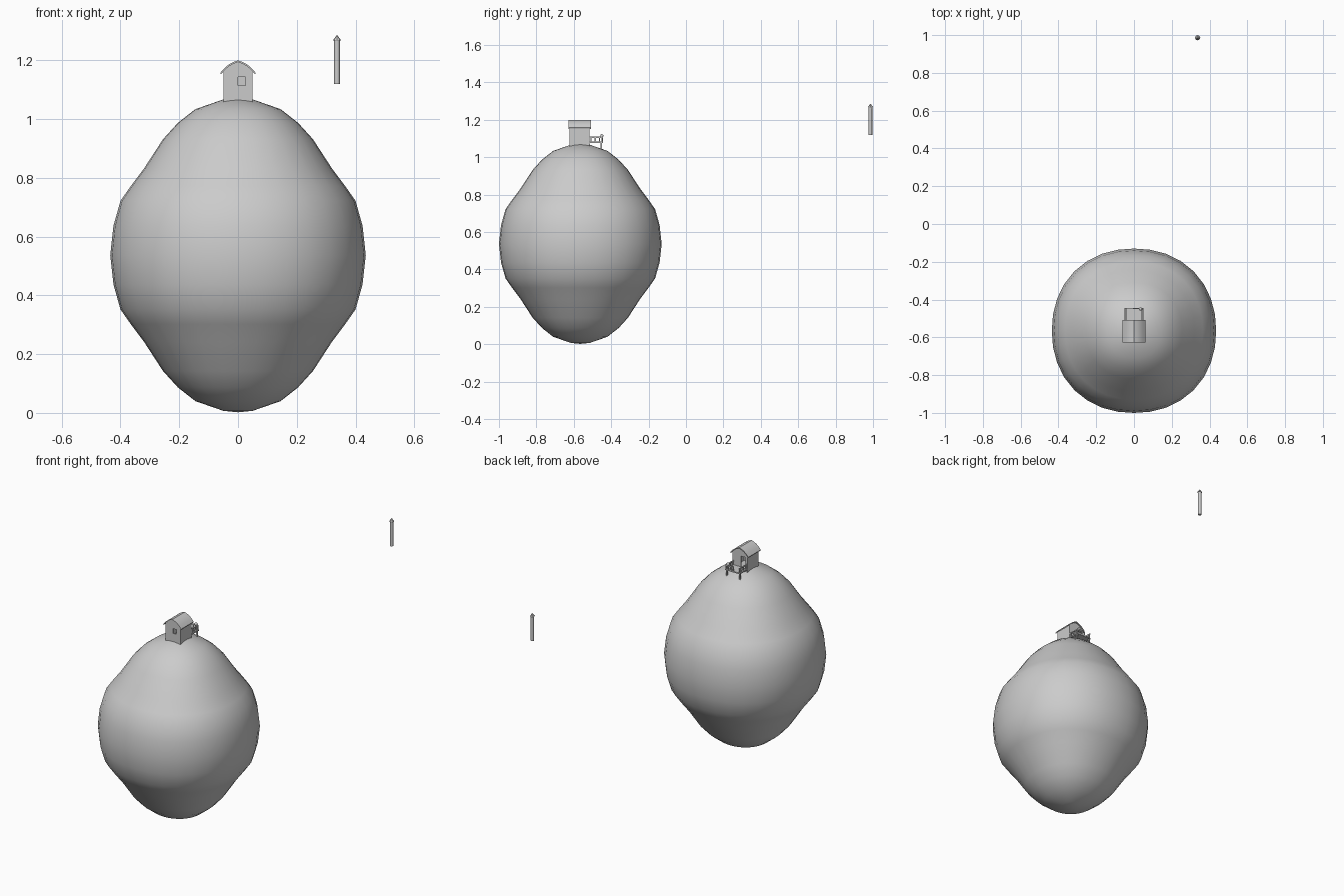
import bpy, bmesh, math
from mathutils import Vector

if "Cube" in bpy.data.objects:
    bpy.data.objects.remove(bpy.data.objects["Cube"])

CY = -0.565  # depth position of the balloon and cabin


def finish(name, bm, smooth=None):
    bmesh.ops.recalc_face_normals(bm, faces=bm.faces[:])
    me = bpy.data.meshes.new(name)
    bm.to_mesh(me)
    bm.free()
    ob = bpy.data.objects.new(name, me)
    bpy.context.collection.objects.link(ob)
    if smooth:
        bpy.ops.object.select_all(action='DESELECT')
        ob.select_set(True)
        bpy.context.view_layer.objects.active = ob
        bpy.ops.object.shade_smooth_by_angle(angle=math.radians(smooth))
    return ob


def box(name, x0, x1, y0, y1, z0, z1):
    bm = bmesh.new()
    bmesh.ops.create_cube(bm, size=1)
    for v in bm.verts:
        v.co = Vector(((x0 + x1) / 2 + v.co.x * (x1 - x0),
                       (y0 + y1) / 2 + v.co.y * (y1 - y0),
                       (z0 + z1) / 2 + v.co.z * (z1 - z0)))
    return finish(name, bm)


def prism(name, pts, y0, y1, smooth=None):
    bm = bmesh.new()
    f = bm.faces.new([bm.verts.new((x, y0, z)) for x, z in pts])
    r = bmesh.ops.extrude_face_region(bm, geom=[f])
    for v in r['geom']:
        if isinstance(v, bmesh.types.BMVert):
            v.co.y = y1
    return finish(name, bm, smooth)


def lathe(name, prof, x, y, n, smooth=None, power=2.0):
    """Revolve (radius, z) points; power above 2 makes the section squarer."""
    bm = bmesh.new()
    rings = []
    for r, z in prof:
        if r == 0:
            rings.append([bm.verts.new((x, y, z))] * n)
            continue
        ring = []
        for i in range(n):
            a = 2 * math.pi * i / n
            c, s = math.cos(a), math.sin(a)
            k = r / (abs(c) ** power + abs(s) ** power) ** (1 / power)
            ring.append(bm.verts.new((x + k * c, y + k * s, z)))
        rings.append(ring)
    for lo, hi in zip(rings, rings[1:]):
        for i in range(n):
            j = (i + 1) % n
            bm.faces.new(list(dict.fromkeys((lo[i], lo[j], hi[j], hi[i]))))
    return finish(name, bm, smooth)


# lemon shaped body, mirrored about its middle height
half = [(0, .535), (.05, .53), (.145, .497), (.205, .45), (.255, .395),
        (.32, .295), (.365, .235), (.40, .185), (.424, .10), (.435, 0)]
top = [(r, .537 + d) for r, d in half]
bottom = [(r, .537 - d) for r, d in half[:-1]]
lathe("lemon_body", bottom + top[::-1], 0, CY, 32, 60, 2.15)

# cabin walls
Y0, Y1, T = -0.622, -0.516, 0.006
ZB, ZT = 1.052, 1.148
box("floor", -.05, .05, Y0, Y1, 1.062, 1.070)
for s, side in ((-1, "left"), (1, "right")):
    a, b = sorted((s * .05, s * (.05 - T)))
    box(side + "_wall", a, b, Y0, Y1, ZB, 1.166)

# front wall around the window
box("front_wall_left", -.05, 0, Y0, Y0 + T, ZB, ZT)
box("front_wall_right", .025, .05, Y0, Y0 + T, ZB, ZT)
box("front_wall_below_window", 0, .025, Y0, Y0 + T, ZB, 1.115)
box("window_lintel", 0, .025, Y0, Y0 + T, 1.143, ZT)

# back wall around the doorway
box("back_wall_right", -.005, .05, Y1 - T, Y1, ZB, ZT)
box("back_wall_left", -.05, -.038, Y1 - T, Y1, ZB, ZT)

# gables and curved roof
arc = [(-.05, 1.163), (-.035, 1.177), (-.018, 1.188), (0, 1.194),
       (.018, 1.188), (.035, 1.177), (.05, 1.163)]
gable = [(-.05, ZT)] + arc + [(.05, ZT)]
prism("front_gable", gable, Y0, Y0 + T)
prism("back_gable", gable, Y1 - T, Y1)
upper = [(-.06, 1.158), (-.047, 1.173), (-.033, 1.185), (-.017, 1.194), (0, 1.200),
         (.017, 1.194), (.033, 1.185), (.047, 1.173), (.06, 1.158)]
lower = [(x * .97, z - .006) for x, z in reversed(upper)]
prism("roof", upper + lower, -.628, -.509, 35)

# porch deck, legs and railing
PY = -.445
box("porch_deck", -.05, .05, Y1, PY, 1.076, 1.083)
for x in (-.044, .044):
    box("porch_leg", x - .004, x + .004, PY - .012, PY - .004, 1.035, 1.078)
    box("side_rail", x - .003, x + .003, Y1, PY, 1.104, 1.110)
    for y in (-.507, -.485, -.462, -.449):
        box("side_baluster", x - .003, x + .003, y - .003, y + .003, 1.082, 1.106)
box("back_rail", -.005, .047, PY - .006, PY, 1.104, 1.110)
for x in (-.003, .014, .030):
    box("back_baluster", x - .003, x + .003, PY - .006, PY, 1.082, 1.106)

# round lamp on the railing
lamp = [(.009 * math.sin(math.pi * i / 6), 1.114 - .009 * math.cos(math.pi * i / 6))
        for i in range(1, 6)]
lathe("railing_lamp", [(0, 1.105)] + lamp + [(0, 1.123)], .034, -.450, 10, 60)

# separate small pointed post
lathe("post_shaft", [(0, 1.12), (.010, 1.12), (.010, 1.27), (0, 1.27)], .337, .986, 8, 50)
lathe("post_tip", [(0, 1.268), (.014, 1.268), (0, 1.287)], .337, .986, 8)
